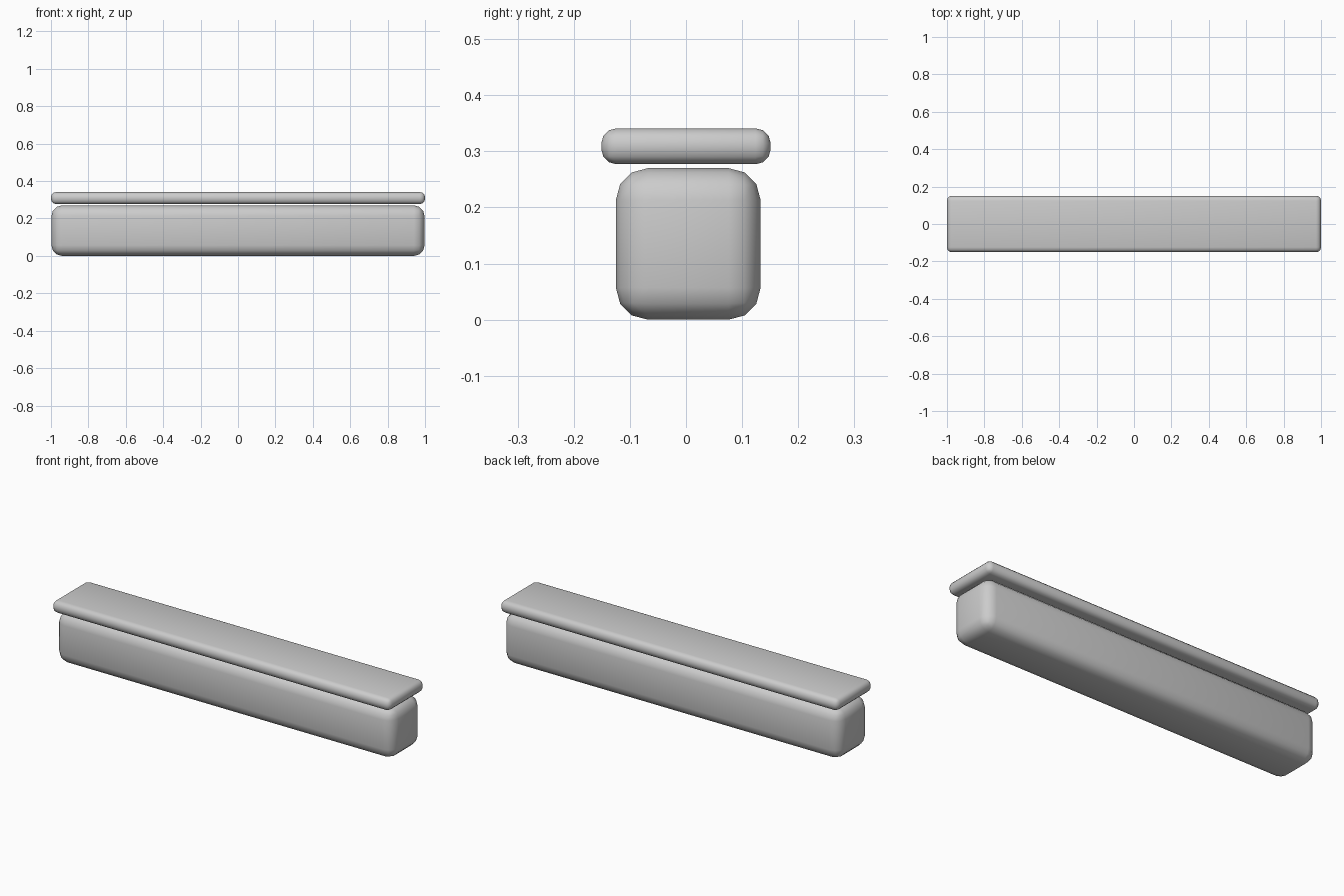
import bpy
import math

cube = bpy.data.objects.get("Cube")
if cube:
    bpy.data.objects.remove(cube, do_unlink=True)

# Single plain grey finish
GREY = (0.6, 0.6, 0.6, 1.0)
grey = bpy.data.materials.new("plain_grey")
grey.use_nodes = True
grey.diffuse_color = GREY
grey.node_tree.nodes["Principled BSDF"].inputs["Base Color"].default_value = GREY


def rounded_box(name, size, centre, radius):
    """Box with rounded edges, smooth shaded."""
    bpy.ops.mesh.primitive_cube_add(size=1, location=centre)
    obj = bpy.context.object
    obj.name = name
    obj.scale = size
    bpy.ops.object.transform_apply(location=False, rotation=False, scale=True)
    bevel = obj.modifiers.new("rounded_edges", "BEVEL")
    bevel.width = radius
    bevel.segments = 3
    bevel.limit_method = "NONE"
    bpy.ops.object.modifier_apply(modifier=bevel.name)
    obj.data.materials.append(grey)
    bpy.ops.object.shade_smooth_by_angle(angle=math.radians(40))
    return obj


# Deep beam below, thin overhanging slab floating just above it
rounded_box("lower_beam", (1.995, 0.258, 0.27), (0, 0.004, 0.136), 0.057)
rounded_box("top_slab", (2.0, 0.302, 0.064), (0, 0, 0.309), 0.027)

# The beam touches the ground
bpy.data.objects["lower_beam"].location.z = 0.135
